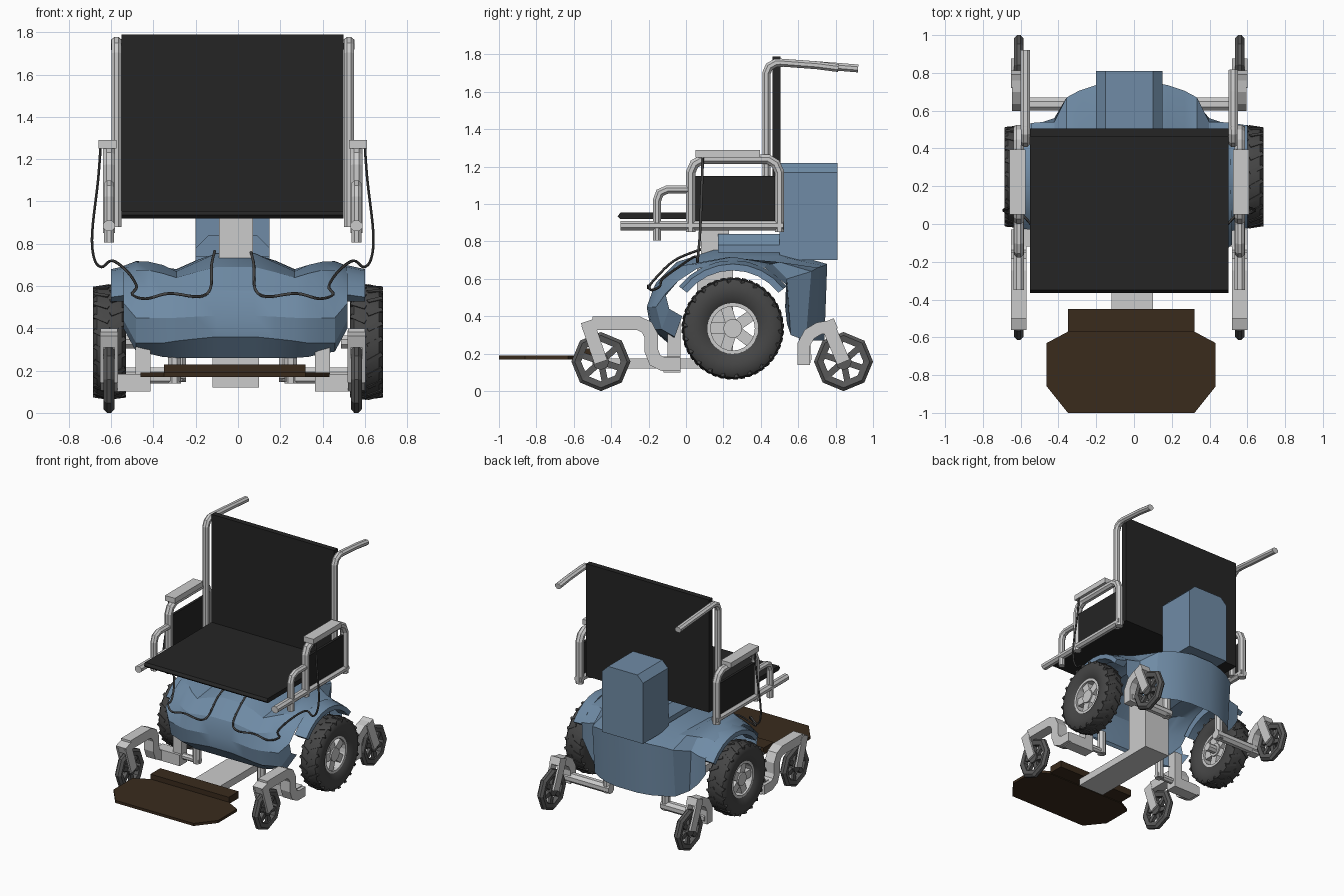
import bpy, bmesh
from math import sin, cos, pi, radians
from mathutils import Vector as V, Matrix as M

if "Cube" in bpy.data.objects:
    bpy.data.objects.remove(bpy.data.objects["Cube"])

C = -0.025  # frame centre line in x


def mat(name, r, g, b):
    m = bpy.data.materials.new(name)
    m.diffuse_color = (r, g, b, 1)
    m.use_nodes = True
    m.node_tree.nodes["Principled BSDF"].inputs["Base Color"].default_value = m.diffuse_color
    return m


BLUE = mat("blue_plastic", .16, .26, .38)
BLACK = mat("black_fabric", .018, .018, .018)
RUBBER = mat("rubber", .06, .06, .06)
DARK = mat("dark_grey", .1, .1, .1)
BROWN = mat("brown", .042, .024, .012)


def finish(bm, name, m=None, smooth=None):
    bmesh.ops.recalc_face_normals(bm, faces=bm.faces)
    me = bpy.data.meshes.new(name)
    bm.to_mesh(me)
    bm.free()
    ob = bpy.data.objects.new(name, me)
    bpy.context.collection.objects.link(ob)
    if m:
        me.materials.append(m)
    if smooth:
        bpy.ops.object.select_all(action='DESELECT')
        ob.select_set(True)
        bpy.context.view_layer.objects.active = ob
        bpy.ops.object.shade_smooth_by_angle(angle=radians(smooth))
    return ob


def loft(bm, rings, cap=True, closed=False, open_ring=False):
    vs = [[bm.verts.new(p) for p in r] for r in rings]
    n = len(vs[0])
    for a, b in zip(vs, vs[1:] + (vs[:1] if closed else [])):
        for i in range(n - open_ring):
            bm.faces.new((a[i], a[(i + 1) % n], b[(i + 1) % n], b[i]))
    if cap and not closed:
        bm.faces.new(vs[0])
        bm.faces.new(vs[-1])


def prism(name, pts, axis, a, b, m=None):
    put = {'x': lambda p, t: (t, *p), 'y': lambda p, t: (p[0], t, p[1]), 'z': lambda p, t: (*p, t)}[axis]
    bm = bmesh.new()
    loft(bm, [[put(p, t) for p in pts] for t in (a, b)])
    return finish(bm, name, m)


def box(name, x, y, z, m=None):
    x = sorted(x)
    return prism(name, [(x[0], y[0]), (x[1], y[0]), (x[1], y[1]), (x[0], y[1])], 'z', *z, m)


def sweep(name, pts, w, h, n=8, m=None, smooth=None):
    """Tube with half-sizes w, h and n sides along a path."""
    P = [V(p) for p in pts]
    D = [(b - a).normalized() for a, b in zip(P, P[1:])]
    s = V((1, 0, 0)) if abs(D[0].x) < .7 else V((0, 0, 1))
    k, rings = 1 / cos(pi / n), []
    for i, p in enumerate(P):
        a, b = D[max(i - 1, 0)], D[min(i, len(D) - 1)]
        t = (a + b).normalized()
        s = (s - t * s.dot(t)).normalized()
        u = t.cross(s) / max(t.dot(a), .6)
        rings.append([p + s * w * k * cos((j + .5) * 2 * pi / n) + u * h * k * sin((j + .5) * 2 * pi / n)
                      for j in range(n)])
    bm = bmesh.new()
    loft(bm, rings)
    return finish(bm, name, m, smooth)


def lathe(bm, prof, n, c):
    """Revolve a closed (radius, x) profile about an x axis through c."""
    loft(bm, [[(c[0] + x, c[1] + r * cos(i * 2 * pi / n), c[2] + r * sin(i * 2 * pi / n)) for r, x in prof]
              for i in range(n)], closed=True)


def spokes(bm, c, n, r0, r1, w, t, phase=0):
    for i in range(n):
        mx = M.Translation(c) @ M.Rotation(phase + i * 2 * pi / n, 4, 'X') @ \
            M.Translation((0, 0, (r0 + r1) / 2)) @ M.Diagonal((t, w, r1 - r0, 1))
        bmesh.ops.create_cube(bm, size=1, matrix=mx)


def ring(r0, r1, h):
    return [(r0, -h), (r1, -h), (r1, h), (r0, h)]


def catmull(P, k=5):
    P = [V(p) for p in P]
    P = [P[0]] + P + [P[-1]]
    out = []
    for a, b, c, d in zip(P, P[1:], P[2:], P[3:]):
        for i in range(k):
            t = i / k
            out.append(.5 * (2 * b + (c - a) * t + (2 * a - 5 * b + 4 * c - d) * t**2 + (3 * b - a - 3 * c + d) * t**3))
    return out + [P[-1]]


# body shell, open underneath: side profiles lofted across the width
S = [
    (.09, [(.74, .27), (.755, .68), (.5, .75), (.15, .755), (-.05, .69), (-.16, .58), (-.2, .46), (-.19, .36), (-.1, .26)]),
    (.19, [(.72, .27), (.735, .67), (.5, .72), (.15, .71), (-.06, .665), (-.165, .57), (-.205, .455), (-.19, .35), (-.1, .26)]),
    (.28, [(.68, .27), (.705, .66), (.5, .68), (.15, .67), (-.08, .64), (-.17, .56), (-.21, .45), (-.19, .34), (-.1, .26)]),
    (.345, [(.64, .27), (.67, .64), (.5, .69), (.18, .70), (-.05, .66), (-.155, .57), (-.2, .45), (-.18, .33), (-.09, .265)]),
    (.41, [(.56, .30), (.54, .60), (.46, .68), (.22, .715), (0, .675), (-.12, .58), (-.18, .45), (-.15, .33), (-.07, .28)]),
    (.47, [(.54, .36), (.54, .58), (.43, .675), (.25, .718), (.03, .675), (-.09, .58), (-.16, .45), (-.13, .33), (-.06, .29)]),
    (.53, [(.53, .45), (.535, .57), (.42, .66), (.25, .695), (.06, .655), (-.04, .59), (-.11, .52), (-.09, .44), (-.02, .4)])]
bm = bmesh.new()
loft(bm, [[(-.012 + k * u, *p) for p in prof] for k, u, prof in
          [(-1, u, p) for u, p in reversed(S)] + [(1, u, p) for u, p in S]], cap=False, open_ring=True)
finish(bm, "body_shell", BLUE, 25)

# rear power box with chamfered top, and the low step in front of it
for name, y0, y1, z0, z1, c in (("power_box", .5, .81, .70, 1.22, .05), ("power_box_step", .17, .5, .74, .84, .06)):
    prism(name, [(-.2, z0), (.15, z0), (.15, z1 - c), (.15 - c, z1), (c - .2, z1), (-.2, z1 - c)], 'y', y0, y1, BLUE)

# seat, backrest, column and footrest
seat = [(-.365, .935), (-.35, .92), (.5, .92), (.5, .955), (-.35, .955)]
prism("seat", seat, 'x', -.55, .5, BLACK)
box("backrest", (-.55, .5), (.462, .505), (.92, 1.79), BLACK)
box("seat_column", (-.09, .07), (.08, .23), (.6, .92))
box("column_base", (-.12, .1), (.06, .25), (.12, .7))
box("footrest_bar", (-.12, .1), (-.5, .2), (.12, .175))
plate = [(.335, -.57), (.447, -.63), (.447, -.86), (.335, -1), (-.335, -1), (-.447, -.86), (-.447, -.63), (-.335, -.57)]
prism("footrest_plate", [(x - .015, y) for x, y in plate], 'z', .17, .19, BROWN)
box("footrest_heel", (-.35, .32), (-.57, -.45), (.175, .228), BROWN)

for s, side in ((-1, "left"), (1, "right")):
    def X(u):
        return C + s * u

    def path(u, pts):
        return [(X(u), *p) for p in pts]

    # main wheel: tyre, chevron tread, rim
    c = V((s * .608, .25, .335))
    half = [(.13, .05), (.15, .066), (.19, .078), (.24, .078), (.262, .06), (.27, 0)]
    bm = bmesh.new()
    lathe(bm, half + [(r, -x) for r, x in half[-2::-1]], 32, c)
    finish(bm, side + "_tyre", RUBBER, 40)
    bm = bmesh.new()
    for i in range(44):
        e = 1 if i % 2 else -1
        mx = M.Translation(c) @ M.Rotation(i * 2 * pi / 44, 4, 'X') @ M.Translation((e * .038, 0, .256)) @ \
            M.Rotation(e * radians(9), 4, 'Y') @ M.Rotation(e * radians(28), 4, 'Z') @ M.Diagonal((.078, .02, .024, 1))
        bmesh.ops.create_cube(bm, size=1, matrix=mx)
    finish(bm, side + "_tread", RUBBER)
    bm = bmesh.new()
    lathe(bm, ring(.118, .137, .055), 24, c)
    lathe(bm, ring(.001, .05, .05), 20, c)
    spokes(bm, c, 5, .03, .125, .06, .08, .3)
    finish(bm, side + "_wheel_rim")
    sweep(side + "_axle", [c - V((s * .12, 0, 0)), c], .03, .03)

    # mudguard arch above the wheel
    bm = bmesh.new()
    loft(bm, [[(s * x, .25 + r * cos(a), .335 + r * sin(a)) for x, r in ((.51, .31), (.6, .31), (.6, .345), (.51, .365))]
              for a in (radians(38 + i * 13) for i in range(9))])
    finish(bm, side + "_mudguard", BLUE, 25)

    # casters and forks
    for end, y, yt in (("front", -.455, -.525), ("rear", .842, .755)):
        c = V((X(.585), y, .158))
        bm = bmesh.new()
        lathe(bm, [(.106, -.02), (.14, -.026), (.158, -.01), (.158, .01), (.14, .026), (.106, .02)], 8, c)
        lathe(bm, ring(.001, .045, .024), 8, c)
        spokes(bm, c, 6, .03, .115, .034, .025, .2)
        finish(bm, f"{side}_{end}_caster", DARK)
        for d in (-.034, .034):
            sweep(f"{side}_{end}_fork", [(c.x + d, yt, .36), (c.x + d, y, .155)], .008, .036, 4)
        sweep(f"{side}_{end}_fork_head", [(c.x, yt, .375), (c.x, yt + (y - yt) * .25, .322)], .042, .038, 4)

    # front suspension arm
    sweep(side + "_front_arm", path(.585, [(-.5, .363), (-.255, .363), (-.21, .342), (-.185, .295), (-.185, .215),
                                           (-.165, .165), (-.12, .143), (-.03, .143)]), .04, .036, 4)
    box(side + "_front_arm_cross", (X(.39), X(.6)), (-.12, -.03), (.1, .185))
    box(side + "_front_arm_post", (X(.39), X(.46)), (-.1, -.03), (.1, .39))
    sweep(side + "_front_axle", [(X(.25), -.07, .16), (X(.41), -.07, .16)], .022, .022)
    sweep(side + "_front_inner_post", path(.275, [(-.07, .14), (-.07, .32)]), .03, .03)

    # rear suspension arm
    sweep(side + "_rear_arm", path(.585, [(.63, .14), (.63, .25), (.66, .305), (.71, .335), (.77, .345)]), .035, .033, 4)
    sweep(side + "_rear_axle", [(X(.22), .635, .18), (X(.6), .635, .18)], .035, .035)
    sweep(side + "_rear_inner_post", path(.25, [(.635, .15), (.635, .4)]), .03, .03)

    # backrest post with push handle (the right handle is shorter)
    sweep(side + "_back_post", path(.55, [(.43, .88), (.43, 1.7), (.445, 1.735), (.48, 1.755), (.52, 1.755)]), .024, .022)
    end = [(.8, 1.735), (.92, 1.725)] if s < 0 else [(.7, 1.742), (.815, 1.727)]
    sweep(side + "_push_handle", path(.55, [(.5, 1.757)] + end), .025, .021)

    # armrest frame, pad, side panel and rails
    sweep(side + "_armrest_frame", path(.585, [(.025, .85), (.025, 1.17), (.045, 1.215), (.09, 1.24), (.44, 1.24),
                                               (.48, 1.215), (.5, 1.17), (.5, .85)]), .028, .025)
    sweep(side + "_armrest_front_loop", path(.585, [(.03, 1.078), (-.1, 1.078), (-.14, 1.06), (-.155, 1.02),
                                                    (-.155, .805)]), .024, .022)
    box(side + "_armrest_pad", (X(.55), X(.635)), (.05, .395), (1.25, 1.29))
    box(side + "_side_panel", (X(.575), X(.595)), (.04, .48), (.9, 1.15), BLACK)
    sweep(side + "_seat_rail", path(.585, [(-.35, .885), (.52, .885)]), .028, .025)

    # hanging cable
    cable = [(.625, .09, 1.26), (.637, .085, 1.1), (.665, .075, .85), (.655, .065, .73), (.62, .06, .69),
             (.57, .05, .72), (.5, -.03, .67), (.455, -.125, .6), (.475, -.14, .56), (.41, -.185, .54),
             (.3, -.2, .565), (.16, -.2, .55), (.105, -.175, .59), (.1, -.06, .7), (.085, .1, .765)]
    sweep(side + "_cable", catmull([(X(u), y, z) for u, y, z in cable]), .006, .006, 6, RUBBER, 60)
